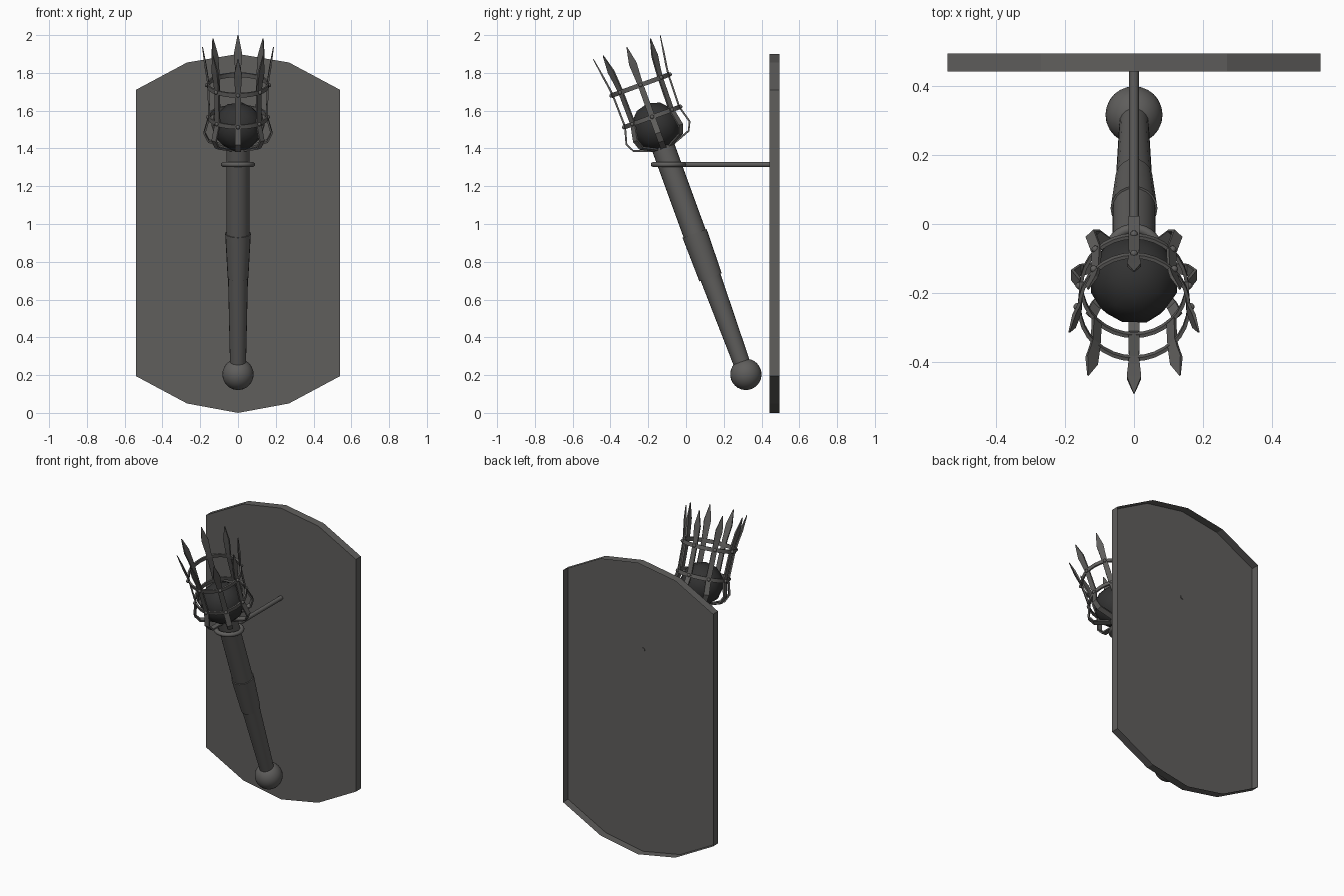
import bpy, bmesh, math
from mathutils import Matrix, Vector

if "Cube" in bpy.data.objects:
    bpy.data.objects.remove(bpy.data.objects["Cube"])

def mat(name, c):
    m = bpy.data.materials.new(name)
    m.diffuse_color = (*c, 1)
    m.use_nodes = True
    m.node_tree.nodes["Principled BSDF"].inputs["Base Color"].default_value = m.diffuse_color
    return m

iron = mat("dark iron", (0.115, 0.112, 0.108))
coal = mat("black coal", (0.032, 0.032, 0.032))

# Torch frame: origin at the pommel, local z runs up the leaning handle
TORCH = Matrix.Translation((0, 0.317, 0.204)) @ Matrix.Rotation(math.radians(20), 4, 'X')

def finish(name, bm, material, matrix=Matrix(), smooth=True, recalc=True):
    if recalc:
        bmesh.ops.recalc_face_normals(bm, faces=bm.faces[:])
    bm.transform(matrix)
    me = bpy.data.meshes.new(name)
    bm.to_mesh(me)
    bm.free()
    me.materials.append(material)
    ob = bpy.data.objects.new(name, me)
    bpy.context.collection.objects.link(ob)
    if smooth:
        bpy.context.view_layer.objects.active = ob
        ob.select_set(True)
        bpy.ops.object.shade_smooth_by_angle(angle=math.radians(40))
        ob.select_set(False)
    return ob

def skin(bm, rings, closed=False):
    """Join vertex rings with quads, capping the ends if not closed."""
    vs = [[bm.verts.new(p) for p in r] for r in rings]
    n = len(vs[0])
    for i in range(len(vs) - (0 if closed else 1)):
        a, b = vs[i], vs[(i + 1) % len(vs)]
        for j in range(n):
            k = (j + 1) % n
            bm.faces.new((a[j], a[k], b[k], b[j]))
    if not closed:
        bm.faces.new(vs[0])
        bm.faces.new(vs[-1])

def oval_stack(name, stations, matrix, segs=20):
    """Stations are (height, x radius, y radius)."""
    bm = bmesh.new()
    ang = [2 * math.pi * j / segs for j in range(segs)]
    skin(bm, [[(rx * math.cos(a), ry * math.sin(a), t) for a in ang] for t, rx, ry in stations])
    return finish(name, bm, iron, matrix)

def torus(name, major, section, matrix, segs=32):
    """Section is a list of (radial, axial) offsets."""
    bm = bmesh.new()
    rings = []
    for i in range(segs):
        a = 2 * math.pi * i / segs
        rings.append([((major + u) * math.cos(a), (major + u) * math.sin(a), v) for u, v in section])
    skin(bm, rings, closed=True)
    return finish(name, bm, iron, matrix)

def circle(r, n):
    return [(r * math.cos(2 * math.pi * i / n), r * math.sin(2 * math.pi * i / n)) for i in range(n)]

# Wall plate: a shallow tray with peaked ends, open at the back
half = [(0, 1.9), (0.27, 1.855), (0.541, 1.71), (0.541, 0.195), (0.27, 0.05), (0, 0)]
outline = half + [(-x, z) for x, z in half[-2:0:-1]]
bm = bmesh.new()
skin(bm, [[(x, y, z) for x, z in outline] for y in (0.443, 0.495)])
bmesh.ops.recalc_face_normals(bm, faces=bm.faces[:])
back = [f for f in bm.faces if f.normal.y > 0.9]
bmesh.ops.delete(bm, geom=back, context='FACES_ONLY')
finish("wall_plate", bm, iron, smooth=False, recalc=False)

# Pommel ball
bm = bmesh.new()
bmesh.ops.create_uvsphere(bm, u_segments=24, v_segments=14, radius=0.083)
finish("pommel", bm, iron, TORCH)

# Handle in three sections
oval_stack("handle_lower", [(0.04, 0.042, 0.044), (0.56, 0.053, 0.056)], TORCH)
oval_stack("handle_grip", [(0.546, 0.055, 0.063), (0.794, 0.068, 0.068)], TORCH)
oval_stack("handle_upper", [(0.78, 0.062, 0.062), (1.30, 0.062, 0.062)], TORCH)

# Coal ball
bm = bmesh.new()
bmesh.ops.create_icosphere(bm, subdivisions=2, radius=0.132)
finish("coal_ball", bm, coal, TORCH @ Matrix.Translation((0, 0, 1.395)))

# Cage bars: (radius, height, half width)
path = [(0.04, 1.272, 0.016), (0.156, 1.315, 0.016), (0.178, 1.36, 0.016), (0.153, 1.45, 0.016),
        (0.157, 1.63, 0.015), (0.163, 1.68, 0.017), (0.174, 1.75, 0.021), (0.188, 1.844, 0.002)]
sections = []
for i, (r, t, w) in enumerate(path):
    p, q = path[max(i - 1, 0)], path[min(i + 1, len(path) - 1)]
    d = Vector((q[0] - p[0], q[1] - p[1])).normalized()
    h = 0.002 if i == len(path) - 1 else 0.005
    nr, nt = d.y * h, -d.x * h
    sections.append([(r + nr, -w, t + nt), (r + nr, w, t + nt),
                     (r - nr, w, t - nt), (r - nr, -w, t - nt)])
RINGS = [(1.45, 0.153), (1.63, 0.159)]
for k in range(8):
    spin = TORCH @ Matrix.Rotation(k * math.pi / 4, 4, 'Z')
    bm = bmesh.new()
    skin(bm, sections)
    finish("cage_bar", bm, iron, spin, smooth=False)
    # Rivets where bars cross the hoops
    for t, r in RINGS:
        bm = bmesh.new()
        bmesh.ops.create_uvsphere(bm, u_segments=10, v_segments=6, radius=0.011)
        finish("rivet", bm, iron, spin @ Matrix.Translation((r + 0.006, 0, t)))

# Cage hoops
for t, r in RINGS:
    torus("cage_hoop", r, [(-0.005, -0.012), (0.005, -0.012), (0.005, 0.012), (-0.005, 0.012)],
          TORCH @ Matrix.Translation((0, 0, t)))

# Level support ring and rod, its end just piercing the plate
torus("support_ring", 0.076, circle(0.014, 10),
      Matrix.Translation((0, -0.093, 1.315)) @ Matrix.Diagonal((1, 1.04, 1, 1)))
oval_stack("support_rod", [(0, 0.014, 0.014), (0.46, 0.014, 0.014)],
           Matrix.Translation((0, -0.013, 1.315)) @ Matrix.Rotation(-math.pi / 2, 4, 'X'), 12)
